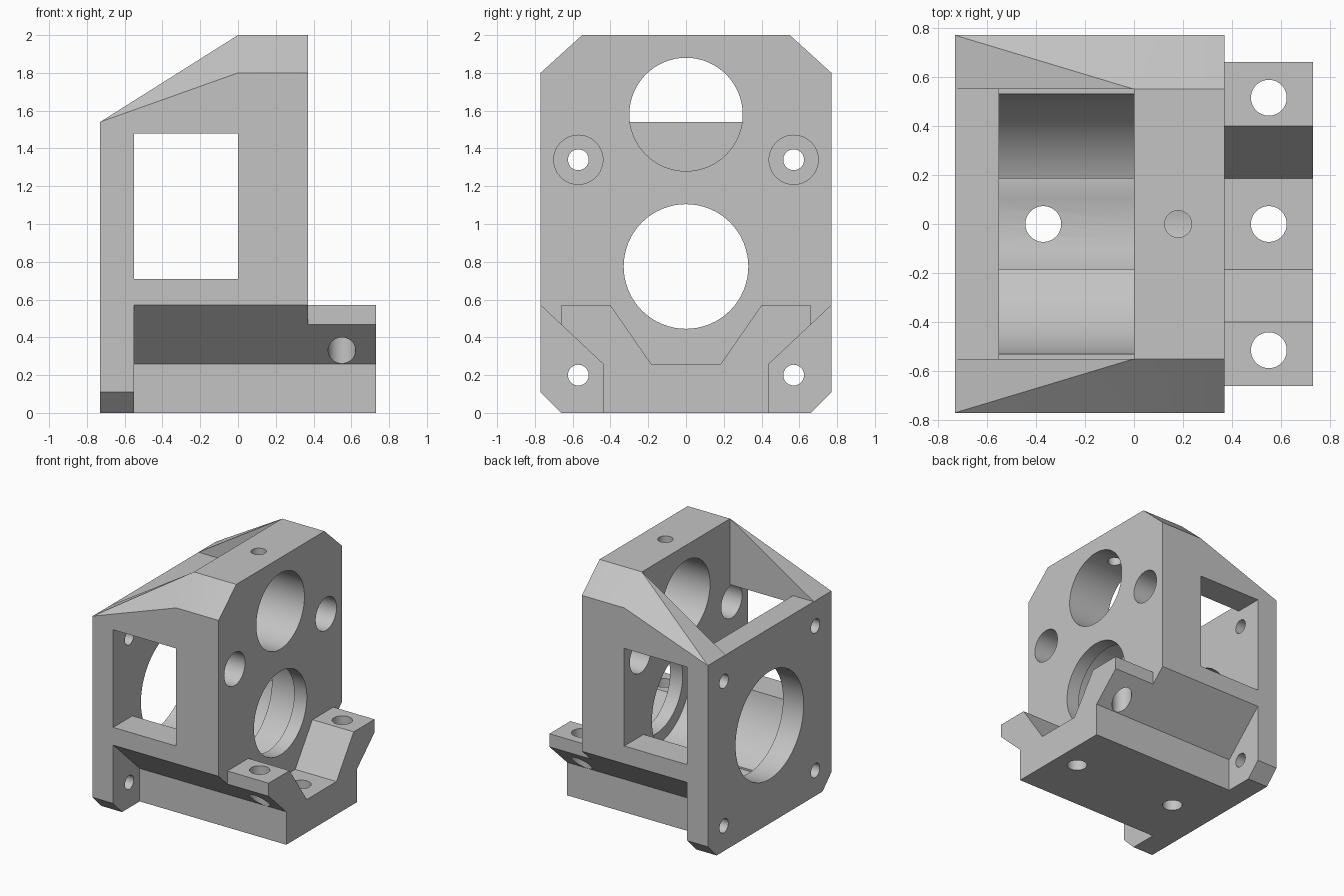
import bpy, bmesh, math
from mathutils import Matrix

cube = bpy.data.objects.get("Cube")
if cube:
    bpy.data.objects.remove(cube, do_unlink=True)


def finish(name, bm):
    bmesh.ops.recalc_face_normals(bm, faces=bm.faces)
    mesh = bpy.data.meshes.new(name)
    bm.to_mesh(mesh)
    bm.free()
    obj = bpy.data.objects.new(name, mesh)
    bpy.context.scene.collection.objects.link(obj)
    return obj


def prism(name, profile, x0, x1):
    """Extrude a y-z profile along x."""
    bm = bmesh.new()
    face = bm.faces.new([bm.verts.new((x0, y, z)) for y, z in profile])
    ext = bmesh.ops.extrude_face_region(bm, geom=[face])
    moved = [v for v in ext["geom"] if isinstance(v, bmesh.types.BMVert)]
    bmesh.ops.translate(bm, verts=moved, vec=(x1 - x0, 0, 0))
    return finish(name, bm)


def box(name, x, y, z):
    return prism(name, [(y[0], z[0]), (y[1], z[0]), (y[1], z[1]), (y[0], z[1])], *x)


def cylinder(name, axis, a, b, r, start, end):
    """axis X: centre (y, z) = (a, b); axis Z: centre (x, y) = (a, b)."""
    mid = (start + end) / 2
    if axis == "X":
        mat = Matrix.Translation((mid, a, b)) @ Matrix.Rotation(math.pi / 2, 4, "Y")
    else:
        mat = Matrix.Translation((a, b, mid))
    bm = bmesh.new()
    bmesh.ops.create_cone(bm, cap_ends=True, segments=64, radius1=r, radius2=r,
                          depth=end - start, matrix=mat)
    return finish(name, bm)


def combine(target, tool, operation="DIFFERENCE"):
    tool.hide_render = True
    mod = target.modifiers.new("combine", "BOOLEAN")
    mod.operation = operation
    mod.solver = "EXACT"
    mod.object = tool
    bpy.context.view_layer.objects.active = target
    bpy.ops.object.modifier_apply(modifier=mod.name)
    bpy.data.objects.remove(tool, do_unlink=True)


# Main housing: convex hull with chamfered front plate and sloping roof
BACK, INNER, PLATE, FRONT = -0.73, -0.55, 0.37, 0.73
bm = bmesh.new()
for s in (-1, 1):
    for x in (BACK, PLATE):
        bm.verts.new((x, s * 0.66, 0))
        bm.verts.new((x, s * 0.77, 0.11))
    bm.verts.new((BACK, s * 0.77, 1.54))
    for x in (0, PLATE):
        bm.verts.new((x, s * 0.77, 1.8))
        bm.verts.new((x, s * 0.55, 2))
bmesh.ops.convex_hull(bm, input=bm.verts)
bmesh.ops.dissolve_limit(bm, angle_limit=0.01, verts=bm.verts, edges=bm.edges)
body = finish("mount_housing", bm)

# Clamp foot in front of the plate
combine(body, box("foot", (0.2, FRONT), (-0.66, 0.66), (0, 0.57)), "UNION")

# Side notches below the body
for s in (-1, 1):
    notch = [(0.44, -0.1), (0.44, 0.26), (0.87, 0.664), (0.87, -0.1)]
    combine(body, prism("notch", [(s * y, z) for y, z in notch], INNER, 0.9))

# Tapered groove across the foot
groove = [(-0.185, 0.26), (0.185, 0.26), (0.469, 0.67), (-0.469, 0.67)]
combine(body, prism("groove", groove, PLATE, 0.9))

# Inner cavity, open roof and side windows
combine(body, box("roof_gap", (-0.9, 0), (-0.55, 0.55), (1.54, 2.2)))
combine(body, box("cavity", (INNER, 0), (-0.55, 0.55), (1.2, 1.7)))
combine(body, box("window", (INNER, 0), (-1, 1), (0.71, 1.48)))
combine(body, cylinder("round_bed", "X", 0, 0.775, 0.535, INNER, 0))
combine(body, box("bed_floor", (INNER, 0), (-0.185, 0.185), (0.26, 0.8)))

# Main bore with a stepped bearing seat, and the upper bore
combine(body, cylinder("bearing_bore", "X", 0, 0.775, 0.425, -0.9, 0.26))
combine(body, cylinder("front_bore", "X", 0, 0.775, 0.33, 0.1, 0.5))
combine(body, cylinder("upper_bore", "X", 0, 1.58, 0.3, -0.1, 0.5))

# Screw holes along x
for s in (-1, 1):
    combine(body, cylinder("access_hole", "X", s * 0.57, 1.34, 0.13, -0.05, 0.5))
    for z in (0.2, 1.34):
        combine(body, cylinder("screw_hole", "X", s * 0.57, z, 0.055, -0.9, -0.5))

# Vertical bolt holes
for x, y in ((-0.37, 0), (0.55, 0), (0.55, 0.515), (0.55, -0.515)):
    combine(body, cylinder("bolt_hole", "Z", x, y, 0.073, -0.1, 0.68))
combine(body, cylinder("set_screw_hole", "Z", 0.18, 0, 0.055, 1.7, 2.1))

# Single grey material
grey = bpy.data.materials.new("light_grey")
grey.use_nodes = True
colour = (0.55, 0.55, 0.55, 1)
grey.diffuse_color = colour
grey.node_tree.nodes["Principled BSDF"].inputs["Base Color"].default_value = colour
body.data.materials.clear()
body.data.materials.append(grey)
for p in body.data.polygons:
    p.material_index = 0

bpy.ops.object.select_all(action="DESELECT")
body.select_set(True)
bpy.context.view_layer.objects.active = body
bpy.ops.object.shade_smooth_by_angle(angle=math.radians(20))
